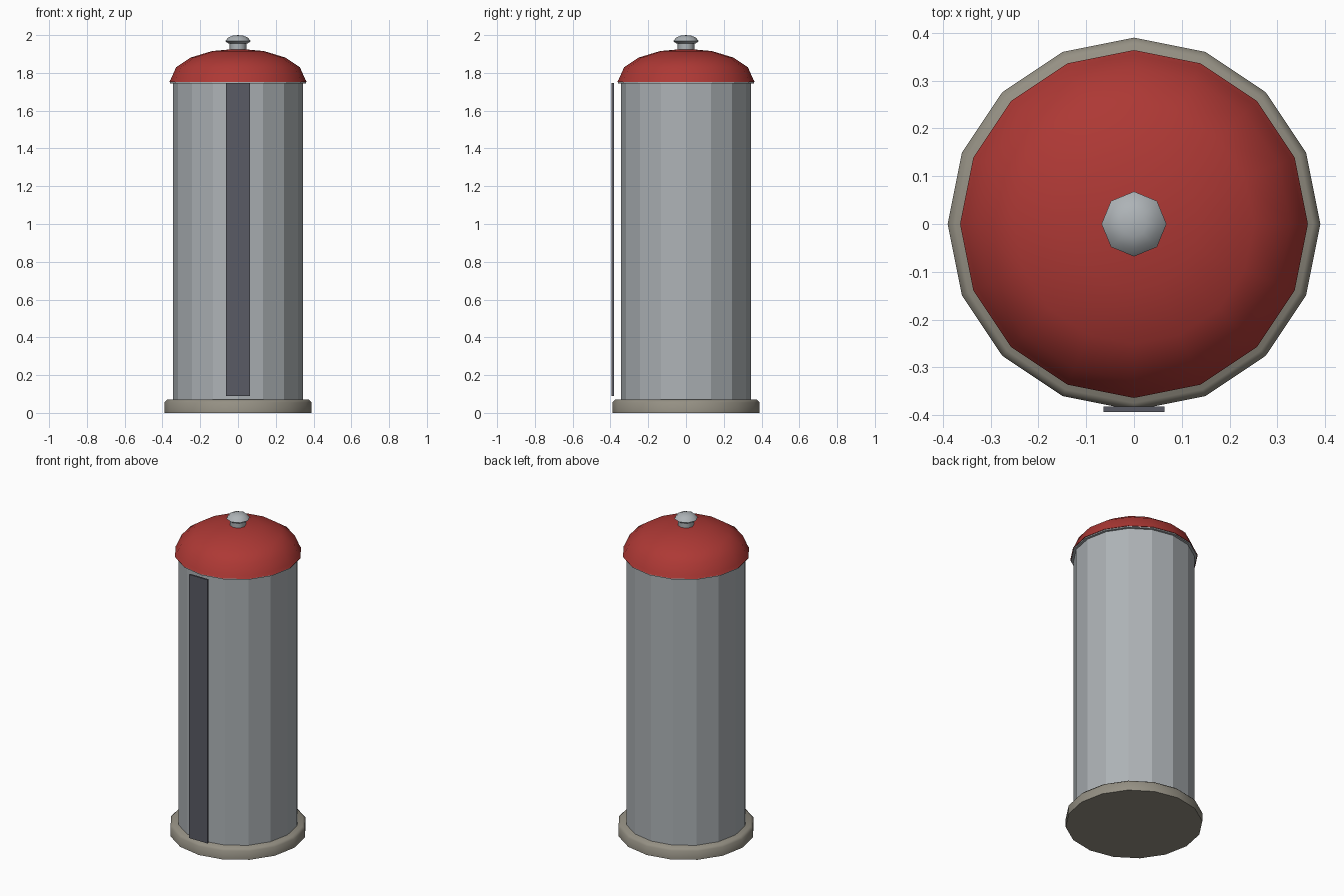
import bpy, bmesh, math

if "Cube" in bpy.data.objects:
    bpy.data.objects.remove(bpy.data.objects["Cube"])


def paint(obj, name, rgb):
    mat = bpy.data.materials.get(name) or bpy.data.materials.new(name)
    mat.diffuse_color = (*rgb, 1)
    mat.use_nodes = True
    mat.node_tree.nodes["Principled BSDF"].inputs["Base Color"].default_value = mat.diffuse_color
    obj.data.materials.append(mat)


def lathe(name, profile, sides, rgb, angle=None):
    """Revolve an (r, z) profile, listed bottom to top, around z."""
    bm = bmesh.new()
    rings = []
    for r, z in profile:
        if r == 0:
            rings.append([bm.verts.new((0, 0, z))] * sides)
        else:
            rings.append([bm.verts.new((r * math.cos(2 * math.pi * i / sides),
                                        r * math.sin(2 * math.pi * i / sides), z))
                          for i in range(sides)])
    for a, b in zip(rings, rings[1:]):
        for i in range(sides):
            j = (i + 1) % sides
            bm.faces.new(dict.fromkeys((a[i], a[j], b[j], b[i])))
    mesh = bpy.data.meshes.new(name)
    bm.to_mesh(mesh)
    bm.free()
    obj = bpy.data.objects.new(name, mesh)
    bpy.context.collection.objects.link(obj)
    paint(obj, name + "_colour", rgb)
    if angle:
        bpy.ops.object.select_all(action='DESELECT')
        obj.select_set(True)
        bpy.context.view_layer.objects.active = obj
        bpy.ops.object.shade_smooth_by_angle(angle=math.radians(angle))
    return obj


STEEL = (0.42, 0.45, 0.47)

# Plinth with softened upper edge
lathe("base", [(0, 0), (0.39, 0), (0.39, 0.055), (0.375, 0.07), (0, 0.07)],
      16, (0.30, 0.28, 0.23), 50)

# Faceted body
lathe("body", [(0, 0.07), (0.345, 0.07), (0.345, 1.75), (0, 1.75)], 16, STEEL)

# Thin metal rim under the lid
lathe("lid_rim", [(0, 1.745), (0.36, 1.745), (0.36, 1.753), (0, 1.753)], 16, STEEL)

# Domed lid with a small flared lip
dome = [(0.355 * math.cos(math.radians(a)), 1.768 + 0.16 * math.sin(math.radians(a)))
        for a in (0, 22.5, 45, 67.5)]
lathe("lid", [(0, 1.752), (0.364, 1.752)] + dome + [(0, 1.928)],
      16, (0.42, 0.04, 0.035), 50)

# Knob and its neck
lathe("knob_neck", [(0, 1.915), (0.045, 1.915), (0.045, 1.958), (0, 1.958)],
      8, STEEL, 50)
lathe("knob", [(0, 1.954), (0.05, 1.955), (0.068, 1.968), (0.052, 1.987),
               (0.027, 1.997), (0, 2.0)], 8, STEEL, 60)

# Dark vertical strip on the front
bpy.ops.mesh.primitive_cube_add(size=1, location=(0, -0.388, 0.918))
strip = bpy.context.object
strip.name = "front_strip"
strip.scale = (0.128, 0.011, 1.655)
paint(strip, "strip_colour", (0.10, 0.105, 0.13))
